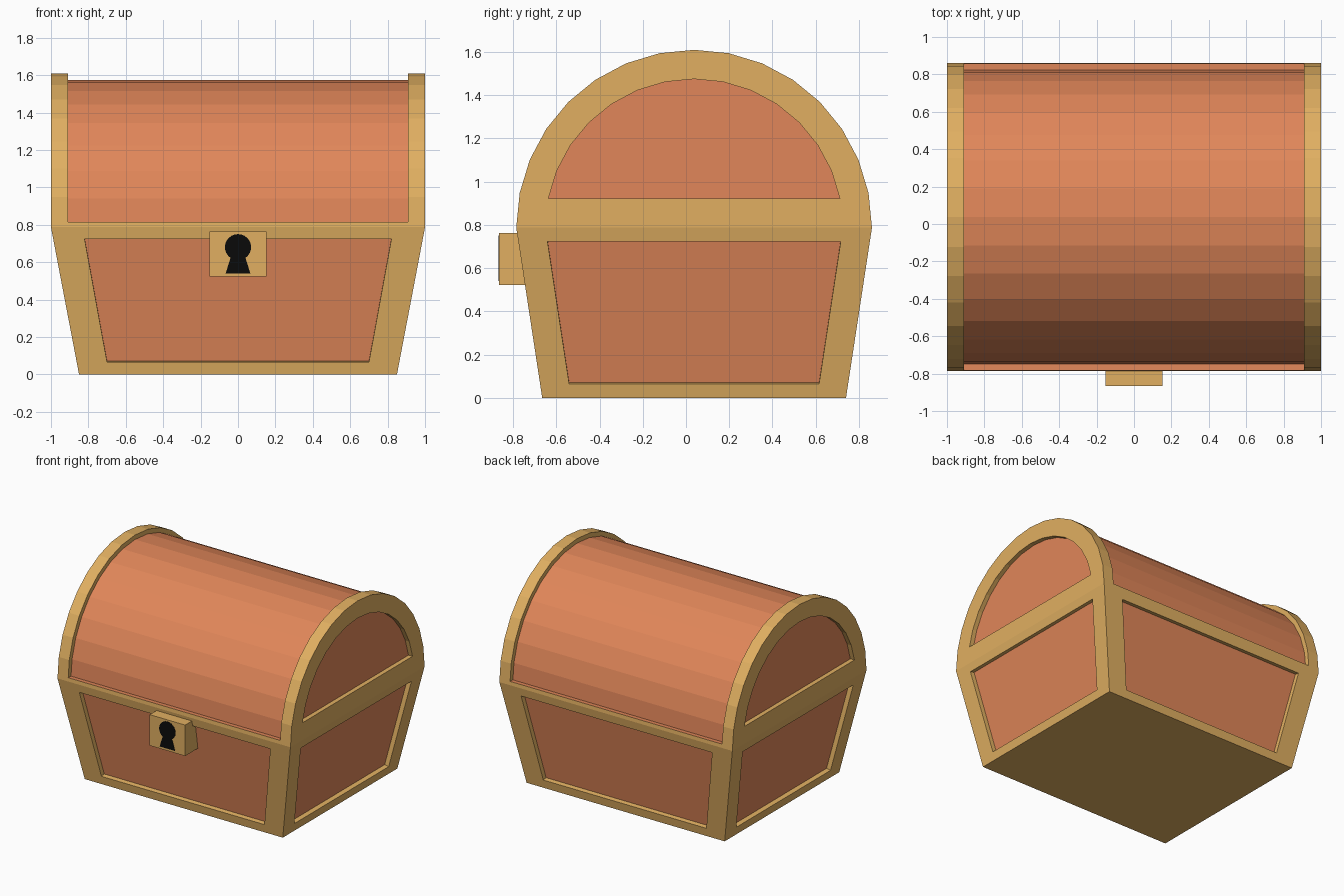
import bpy, bmesh, math
from mathutils import Vector

if "Cube" in bpy.data.objects:
    bpy.data.objects.remove(bpy.data.objects["Cube"])

YC, SEAM = 0.0375, 0.787        # depth centre, height of the lid seam
R, DEPTH = 0.8225, 0.035        # lid radius, panel recess
GOLD, WOOD = 0, 1


def material(name, rgb):
    m = bpy.data.materials.new(name)
    m.diffuse_color = (*rgb, 1)
    m.use_nodes = True
    m.node_tree.nodes["Principled BSDF"].inputs["Base Color"].default_value = m.diffuse_color
    return m


gold = material("gold_trim", (0.75, 0.43, 0.12))
wood = material("orange_wood", (0.75, 0.24, 0.10))
black = material("black", (0.003, 0.003, 0.003))


def face(bm, pts, mat=0):
    f = bm.faces.new([bm.verts.new(p) for p in pts])
    f.material_index = mat


def bridge(bm, a, b, mat=0, closed=True):
    n = len(a)
    for i in range(n if closed else n - 1):
        j = (i + 1) % n
        face(bm, (a[i], a[j], b[j], b[i]), mat)


def recessed_panel(bm, outer, inner, inward):
    """Gold rim, gold recess walls and a wooden panel at the back."""
    back = [Vector(p) + inward for p in inner]
    bridge(bm, outer, inner)
    bridge(bm, inner, back)
    face(bm, back, WOOD)


def finish(bm, name, mats):
    bmesh.ops.remove_doubles(bm, verts=bm.verts, dist=1e-4)
    bmesh.ops.recalc_face_normals(bm, faces=bm.faces)
    me = bpy.data.meshes.new(name)
    bm.to_mesh(me)
    bm.free()
    for m in mats:
        me.materials.append(m)
    ob = bpy.data.objects.new(name, me)
    bpy.context.collection.objects.link(ob)
    return ob


# Tapered base with a recessed panel on each side
X0, X1, Y0, Y1 = 0.85, 1.0, 0.7025, R
bm = bmesh.new()
corners = ((-1, -1), (1, -1), (1, 1), (-1, 1))
bottom = [Vector((sx * X0, YC + sy * Y0, 0)) for sx, sy in corners]
top = [Vector((sx * X1, YC + sy * Y1, SEAM)) for sx, sy in corners]
face(bm, bottom)
face(bm, top)
for i in range(4):
    j = (i + 1) % 4
    outer = [bottom[i], bottom[j], top[j], top[i]]
    half_low, half_high = (0.70, 0.82) if i % 2 == 0 else (0.578, 0.678)
    along = (bottom[j] - bottom[i]).normalized()
    mid_low, mid_high = (bottom[i] + bottom[j]) / 2, (top[i] + top[j]) / 2
    low = mid_low.lerp(mid_high, 0.065 / SEAM)
    high = mid_low.lerp(mid_high, 0.723 / SEAM)
    inner = [low - along * half_low, low + along * half_low,
             high + along * half_high, high - along * half_high]
    normal = along.cross(mid_high - mid_low).normalized()
    recessed_panel(bm, outer, inner, -DEPTH * normal)
finish(bm, "chest_base", (gold, wood))

# Barrel lid: half of a 32-sided cylinder, with thin rails along the seam
STEP = math.pi / 16
arc = [Vector((-math.cos(i * STEP), math.sin(i * STEP))) for i in range(17)]
path = [arc[0], arc[0].lerp(arc[1], 0.175), *arc[1:16],
        arc[16].lerp(arc[15], 0.175), arc[16]]
end_path = [arc[1], *arc[1:16], arc[15]]
end_path = [arc[1], *end_path, arc[15]]


def section(points, x, r):
    return [Vector((x, YC + p.x * r, SEAM + p.y * r)) for p in points]


bm = bmesh.new()
XI, RI = 0.91, R - DEPTH
for s in (-1, 1):
    rim = section(path, s, R)
    rim_in = section(path, s * XI, R)
    bridge(bm, rim, rim_in, closed=False)
    bridge(bm, rim_in[1:-1], section(path[1:-1], s * XI, RI), closed=False)
    recessed_panel(bm, rim, section(end_path, s, 0.6875), Vector((-s * DEPTH, 0, 0)))
left, right = section(path, -XI, R), section(path, XI, R)
shell_l, shell_r = section(path[1:-1], -XI, RI), section(path[1:-1], XI, RI)
bridge(bm, shell_l, shell_r, WOOD, closed=False)
for edge, k, rail in ((0, 0, 1), (-1, -1, -2)):
    face(bm, (left[edge], right[edge], right[rail], left[rail]))
    face(bm, (left[rail], right[rail], shell_r[k], shell_l[k]), WOOD)
# underside of the lid
face(bm, (section(path, -1, R)[0], left[0], right[0], section(path, 1, R)[0],
          section(path, 1, R)[-1], right[-1], left[-1], section(path, -1, R)[-1]))
finish(bm, "chest_lid", (gold, wood))

# Lock plate
bpy.ops.mesh.primitive_cube_add(size=1, location=(0, -0.785, 0.643))
lock = bpy.context.object
lock.name = "lock_plate"
lock.scale = (0.304, 0.16, 0.24)
lock.data.materials.append(gold)

# Keyhole: round head with a flared slot below
head = [math.radians(-55 + i * 290 / 20) for i in range(21)]
outline = [(0.07 * math.cos(a), 0.68 + 0.07 * math.sin(a)) for a in head]
outline += [(-0.066, 0.54), (0.066, 0.54)]
bm = bmesh.new()
front = [Vector((x, -0.867, z)) for x, z in outline]
back = [p + Vector((0, 0.01, 0)) for p in front]
face(bm, front)
face(bm, back)
bridge(bm, front, back)
finish(bm, "keyhole", (black,))
